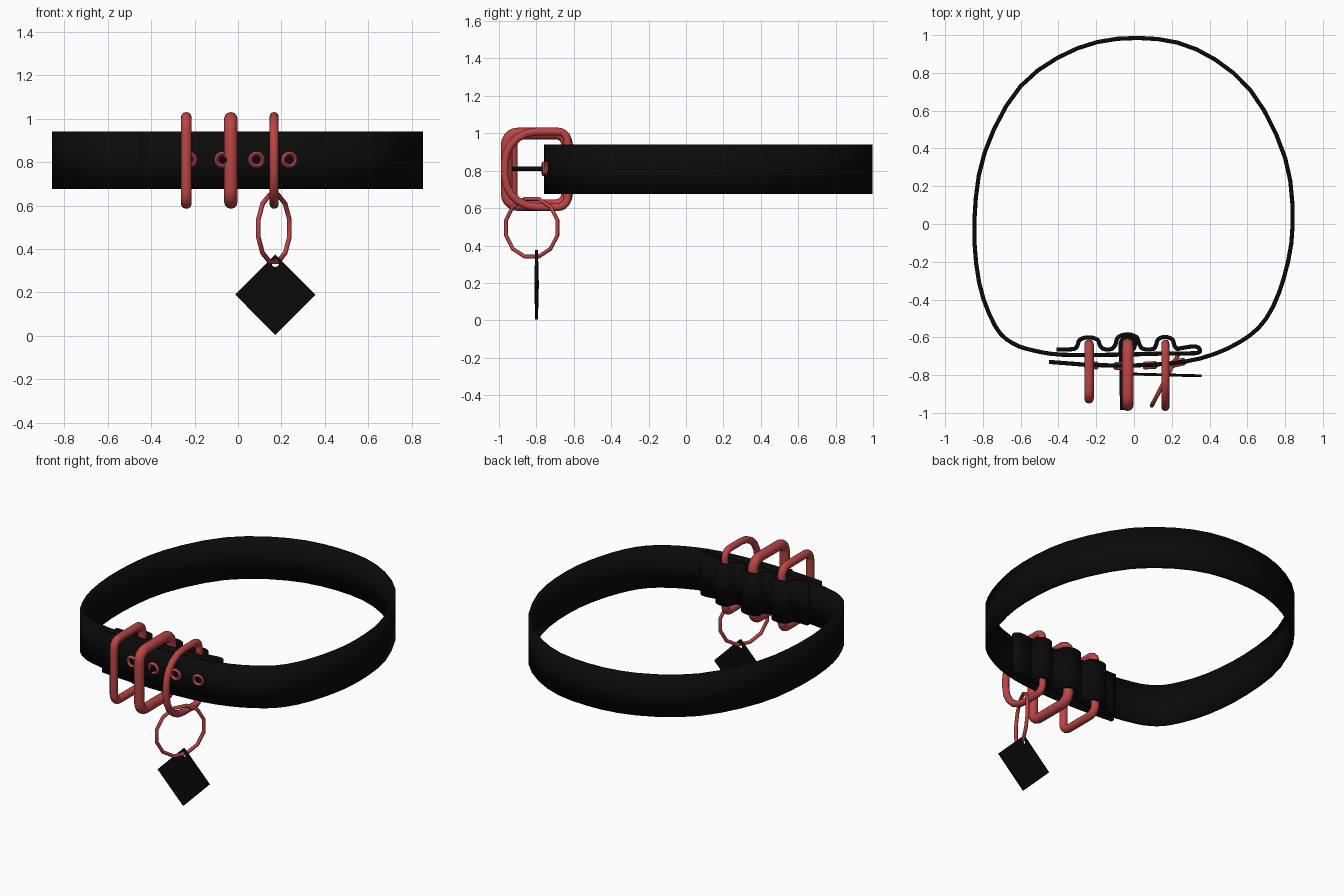
import bpy, bmesh, math
from mathutils import Vector, Matrix

if "Cube" in bpy.data.objects:
    bpy.data.objects.remove(bpy.data.objects["Cube"])


def material(name, color):
    m = bpy.data.materials.new(name)
    m.diffuse_color = color
    m.use_nodes = True
    m.node_tree.nodes["Principled BSDF"].inputs["Base Color"].default_value = m.diffuse_color
    return m


BLACK = material("black_leather", (0.003, 0.003, 0.003, 1))
RED = material("red_metal", (0.5, 0.06, 0.06, 1))


def finish(ob, mat, angle=40):
    ob.data.materials.clear()
    ob.data.materials.append(mat)
    bpy.ops.object.select_all(action='DESELECT')
    ob.select_set(True)
    bpy.context.view_layer.objects.active = ob
    bpy.ops.object.shade_smooth_by_angle(angle=math.radians(angle))
    return ob


def mesh_object(name, bm):
    me = bpy.data.meshes.new(name)
    bm.to_mesh(me)
    bm.free()
    ob = bpy.data.objects.new(name, me)
    bpy.context.collection.objects.link(ob)
    return ob


def smooth_path(pts, steps):
    """Catmull-Rom curve through 2D points."""
    p = [Vector(q) for q in pts]
    p = [2 * p[0] - p[1]] + p + [2 * p[-1] - p[-2]]
    out = []
    for a, b, c, d in zip(p, p[1:], p[2:], p[3:]):
        for i in range(steps):
            t = i / steps
            out.append(0.5 * (2 * b + (c - a) * t + (2 * a - 5 * b + 4 * c - d) * t * t
                              + (3 * b - a - 3 * c + d) * t ** 3))
    return out + [p[-2]]


def tube(name, pts, radius, mat, cyclic=True, sides=12):
    """Round tube swept along planar 3D points with mitred joints."""
    pts = [Vector(p) for p in pts]
    n = len(pts)
    normal = Vector((0, 0, 0))
    for i in range(1, n - 1):
        normal += (pts[i] - pts[0]).cross(pts[i + 1] - pts[0])
    normal.normalize()
    bm = bmesh.new()
    rings = []
    for i, p in enumerate(pts):
        before = pts[i - 1] if cyclic or i else p
        after = pts[(i + 1) % n] if cyclic or i < n - 1 else p
        side = normal.cross((after - before).normalized())
        rings.append([bm.verts.new(p + radius * (math.cos(a) * side + math.sin(a) * normal))
                      for a in (2 * math.pi * k / sides for k in range(sides))])
    for i in range(n if cyclic else n - 1):
        r, s = rings[i], rings[(i + 1) % n]
        for k in range(sides):
            bm.faces.new((r[k], r[(k + 1) % sides], s[(k + 1) % sides], s[k]))
    if not cyclic:
        bm.faces.new(rings[0])
        bm.faces.new(rings[-1])
    bmesh.ops.recalc_face_normals(bm, faces=bm.faces)
    return finish(mesh_object(name, bm), mat, 60)


# Strap: overlapping front end, around the neck, folded back over the ring bars
Z0, Z1 = 0.675, 0.94
loop = [(-0.45, -0.73), (-0.2, -0.747), (0.1, -0.745), (0.35, -0.712), (0.56, -0.625),
        (0.70, -0.50), (0.795, -0.28), (0.84, 0), (0.80, 0.35), (0.615, 0.71),
        (0.33, 0.925), (0.02, 0.985), (-0.30, 0.93), (-0.60, 0.73), (-0.79, 0.38),
        (-0.845, 0.02), (-0.82, -0.31), (-0.735, -0.54), (-0.645, -0.63), (-0.53, -0.67),
        (-0.38, -0.692), (-0.1, -0.692), (0.15, -0.686), (0.32, -0.684), (0.35, -0.67),
        (0.325, -0.648), (0.245, -0.658)]


def bump(x, w, top):
    shape = [(1, 0), (0.75, 0.3), (0.58, 0.8), (0, 1), (-0.58, 0.8), (-0.75, 0.3), (-1, 0)]
    return [(x + w * u, -0.662 + (top + 0.662) * v) for u, v in shape]


path = loop + bump(0.165, 0.065, -0.598) + bump(-0.035, 0.085, -0.584) \
    + bump(-0.24, 0.08, -0.6) + [(-0.41, -0.664)]
bm = bmesh.new()
cols = [(bm.verts.new((p.x, p.y, Z0)), bm.verts.new((p.x, p.y, Z1))) for p in smooth_path(path, 3)]
for (a, b), (c, d) in zip(cols, cols[1:]):
    bm.faces.new((a, c, d, b))
strap = mesh_object("strap", bm)
solid = strap.modifiers.new("thickness", 'SOLIDIFY')
solid.thickness, solid.offset = 0.022, 0
finish(strap, BLACK)


# Buckle frame, keeper loop and D-ring: rounded rectangles in the yz plane
def frame(name, x, y0, y1, z0, z1, r, front, back):
    pts = []
    y0, y1, z0, z1 = y0 + r, y1 - r, z0 + r, z1 - r
    corners = [(y1 - back, z1 - back, back, 0), (y0 + front, z1 - front, front, 90),
               (y0 + front, z0 + front, front, 180), (y1 - back, z0 + back, back, 270)]
    for cy, cz, rad, start in corners:
        for i in range(6):
            a = math.radians(start + 18 * i)
            pts.append((x, cy + rad * math.cos(a), cz + rad * math.sin(a)))
    return tube(name, pts, r, RED)


frame("keeper_loop", -0.238, -0.95, -0.612, 0.585, 1.03, 0.025, 0.05, 0.05)
frame("buckle_frame", -0.033, -0.99, -0.605, 0.585, 1.03, 0.031, 0.06, 0.06)
frame("d_ring", 0.166, -0.99, -0.612, 0.585, 1.03, 0.021, 0.17, 0.05)

# Buckle prong, hooked around the back bar
hook = [(-0.033 + 0.038 * math.cos(a), -0.637 + 0.038 * math.sin(a), 0.81)
        for a in (math.radians(-60 + 30 * i) for i in range(9))]
tube("buckle_prong", hook + [(-0.067, -0.72, 0.81), (-0.062, -0.985, 0.81)],
     0.012, BLACK, cyclic=False, sides=8)

# Eyelets along the overlapping strap end
for x, y, turn in ((-0.225, -0.748, -2), (-0.07, -0.752, 0), (0.085, -0.748, 3), (0.235, -0.734, 12)):
    bpy.ops.mesh.primitive_torus_add(major_segments=16, minor_segments=8,
                                     major_radius=0.029, minor_radius=0.012)
    ob = bpy.context.object
    ob.name = "eyelet"
    ob.data.transform(Matrix.Translation((x, y, 0.81)) @ Matrix.Rotation(math.radians(turn), 4, 'Z')
                      @ Matrix.Rotation(math.pi / 2, 4, 'X') @ Matrix.Diagonal((1, 1, 1.7, 1)))
    finish(ob, RED, 60)

# Hanging ring, turned slightly about the vertical
d = Vector((0.46, 0.888, 0))
tube("hanging_ring", [Vector((0.165, -0.825, 0.495)) + 0.16 * (math.cos(a) * d + Vector((0, 0, math.sin(a))))
                      for a in (2 * math.pi * (i + 0.5) / 12 for i in range(12))], 0.011, RED, sides=8)

# Diamond tag with a hole at the top corner
bpy.ops.mesh.primitive_cube_add(size=1)
tag = bpy.context.object
tag.name = "diamond_tag"
place = Matrix.Translation((0.172, -0.799, 0.19)) @ Matrix.Rotation(math.radians(-1.5), 4, 'Z')
side = 0.185 * math.sqrt(2)
tag.data.transform(place @ Matrix.Rotation(math.pi / 4, 4, 'Y') @ Matrix.Diagonal((side, 0.015, side, 1)))
bpy.ops.mesh.primitive_cylinder_add(vertices=12, radius=0.018, depth=0.2)
cutter = bpy.context.object
cutter.name = "tag_hole_cutter"
cutter.data.transform(Matrix.Translation((0.172, -0.8, 0.335)) @ Matrix.Rotation(math.pi / 2, 4, 'X'))
cut = tag.modifiers.new("hole", 'BOOLEAN')
cut.object, cut.operation, cut.solver = cutter, 'DIFFERENCE', 'EXACT'
bpy.context.view_layer.objects.active = tag
bpy.ops.object.select_all(action='DESELECT')
tag.select_set(True)
bpy.ops.object.modifier_apply(modifier="hole")
bpy.data.objects.remove(cutter)
finish(tag, BLACK)
